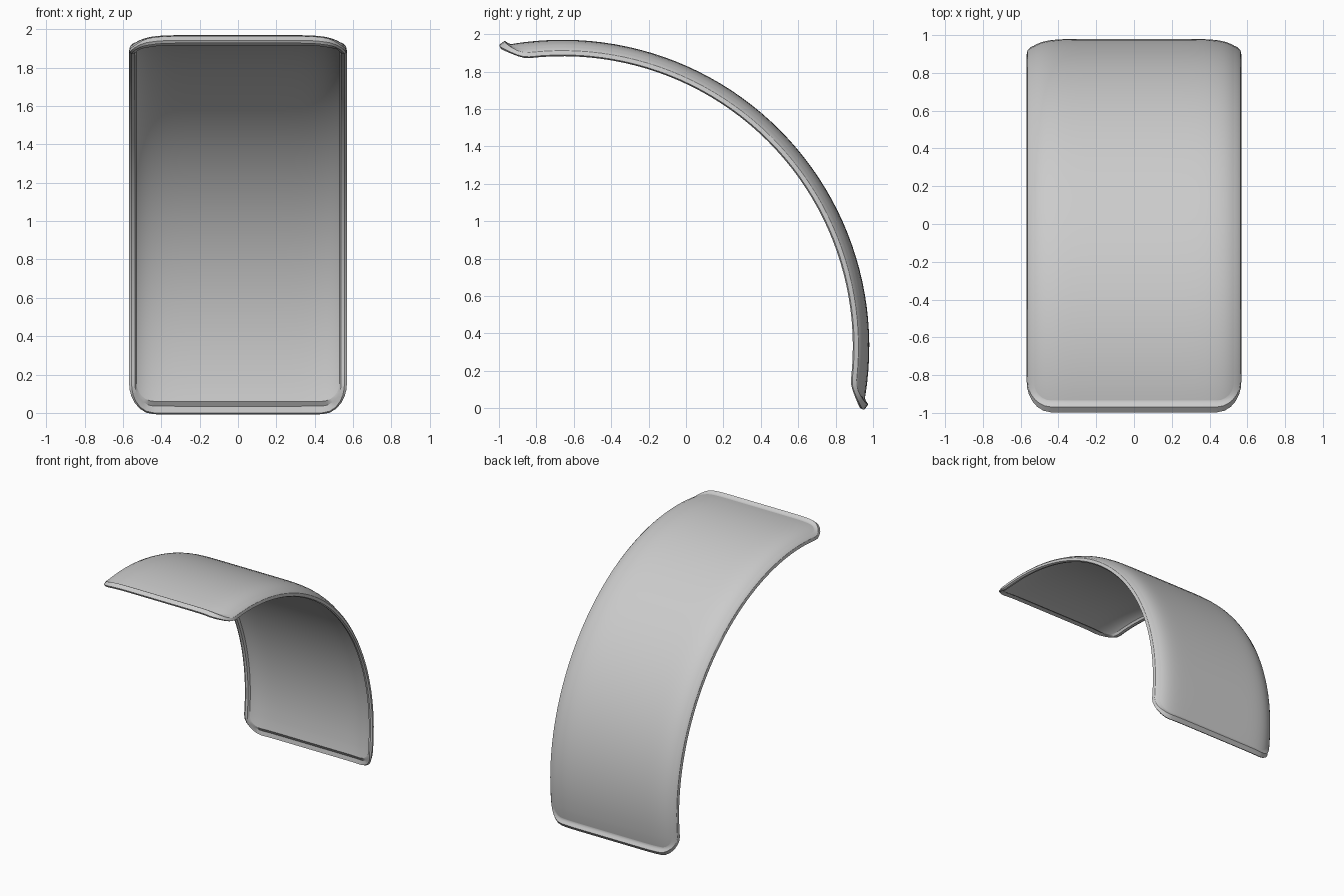
import bpy, bmesh, math

cube = bpy.data.objects.get("Cube")
if cube:
    bpy.data.objects.remove(cube)

RADIUS, CY, CZ = 1.64, -0.66, 0.33      # arc of the fender in the YZ plane
HALF_W, HALF_L, CORNER = 0.53, 1.565, 0.09
COLS, ROWS, CORNER_STEPS = 28, 44, 6

# Rim steps from outer skin to inner skin: (outward, height) on sides and on ends
SIDE_RIM = [(0, 0), (0.018, -0.008), (0.033, -0.022), (0.038, -0.045),
            (0.025, -0.052), (0.008, -0.048), (0, -0.03)]
END_RIM = [(0, 0), (0.014, 0.008), (0.03, 0.024), (0.062, 0.008),
           (0.058, -0.008), (0.022, -0.01), (0, -0.03)]


def bend(x, s, h):
    """Wrap flat position (x, along, height) round the arc."""
    a = math.pi / 4 - s / RADIUS
    r = RADIUS + h
    return (x, CY + r * math.cos(a), CZ + r * math.sin(a))


def crown(x):
    """Drop of the skin towards the side edges."""
    return -0.036 * (abs(x) / HALF_W) ** 9


# Stations along the length: half width and outward normal of the right edge
stations = []
for i in range(CORNER_STEPS + 1):
    t = math.pi / 2 * (1 - i / CORNER_STEPS)
    stations.append((-HALF_L + CORNER * (1 - math.sin(t)),
                     HALF_W - CORNER * (1 - math.cos(t)), math.cos(t), -math.sin(t)))
straight = HALF_L - CORNER
for i in range(1, ROWS):
    stations.append((-straight + 2 * straight * i / ROWS, HALF_W, 1, 0))
stations += [(-s, w, nx, -ns) for s, w, nx, ns in reversed(stations[:CORNER_STEPS + 1])]

bm = bmesh.new()


def skin(offset, flip):
    """Grid of one side of the sheet."""
    grid = []
    for s, w, nx, ns in stations:
        row = []
        for j in range(COLS + 1):
            x = w * math.sin(math.pi / 2 * (2 * j / COLS - 1))
            row.append(bm.verts.new(bend(x, s, crown(x) + offset)))
        grid.append(row)
    for a, b in zip(grid, grid[1:]):
        for j in range(COLS):
            quad = (a[j], a[j + 1], b[j + 1], b[j])
            bm.faces.new(quad[::-1] if flip else quad)
    return grid


def border(grid):
    """Closed loop of the grid's edge vertices."""
    return (grid[0] + [r[-1] for r in grid[1:-1]]
            + grid[-1][::-1] + [r[0] for r in grid[-2:0:-1]])


# Flat positions and outward normals that match the border order
plan = []
for k, (s, w, nx, ns) in enumerate(stations):
    if k in (0, len(stations) - 1):
        xs = [w * math.sin(math.pi / 2 * (2 * j / COLS - 1)) for j in range(COLS + 1)]
        plan += [(x, s, 0, ns) for x in (xs if k == 0 else xs[::-1])]
    else:
        plan.append((w, s, nx, ns))
plan += [(-w, s, -nx, ns) for s, w, nx, ns in stations[-2:0:-1]]

outer, inner = skin(0, True), skin(-0.03, False)

# Rolled rim joining the two skins
rings = [border(outer)]
for (so, sh), (eo, eh) in list(zip(SIDE_RIM, END_RIM))[1:-1]:
    ring = []
    for x, s, nx, ns in plan:
        k = nx * nx
        o, h = so * k + eo * (1 - k), sh * k + eh * (1 - k)
        ring.append(bm.verts.new(bend(x + nx * o, s + ns * o, crown(x) + h)))
    rings.append(ring)
rings.append(border(inner))
for a, b in zip(rings, rings[1:]):
    for i in range(len(a)):
        j = (i + 1) % len(a)
        bm.faces.new((a[i], a[j], b[j], b[i]))

bmesh.ops.recalc_face_normals(bm, faces=bm.faces)
mesh = bpy.data.meshes.new("fender")
bm.to_mesh(mesh)
bm.free()
fender = bpy.data.objects.new("fender", mesh)
bpy.context.collection.objects.link(fender)

# Plain grey finish
grey = bpy.data.materials.new("light_grey")
grey.use_nodes = True
grey.diffuse_color = (0.6, 0.6, 0.6, 1)
grey.node_tree.nodes["Principled BSDF"].inputs["Base Color"].default_value = (0.6, 0.6, 0.6, 1)
mesh.materials.append(grey)

bpy.context.view_layer.objects.active = fender
fender.select_set(True)
bpy.ops.object.shade_smooth_by_angle(angle=math.radians(32))
